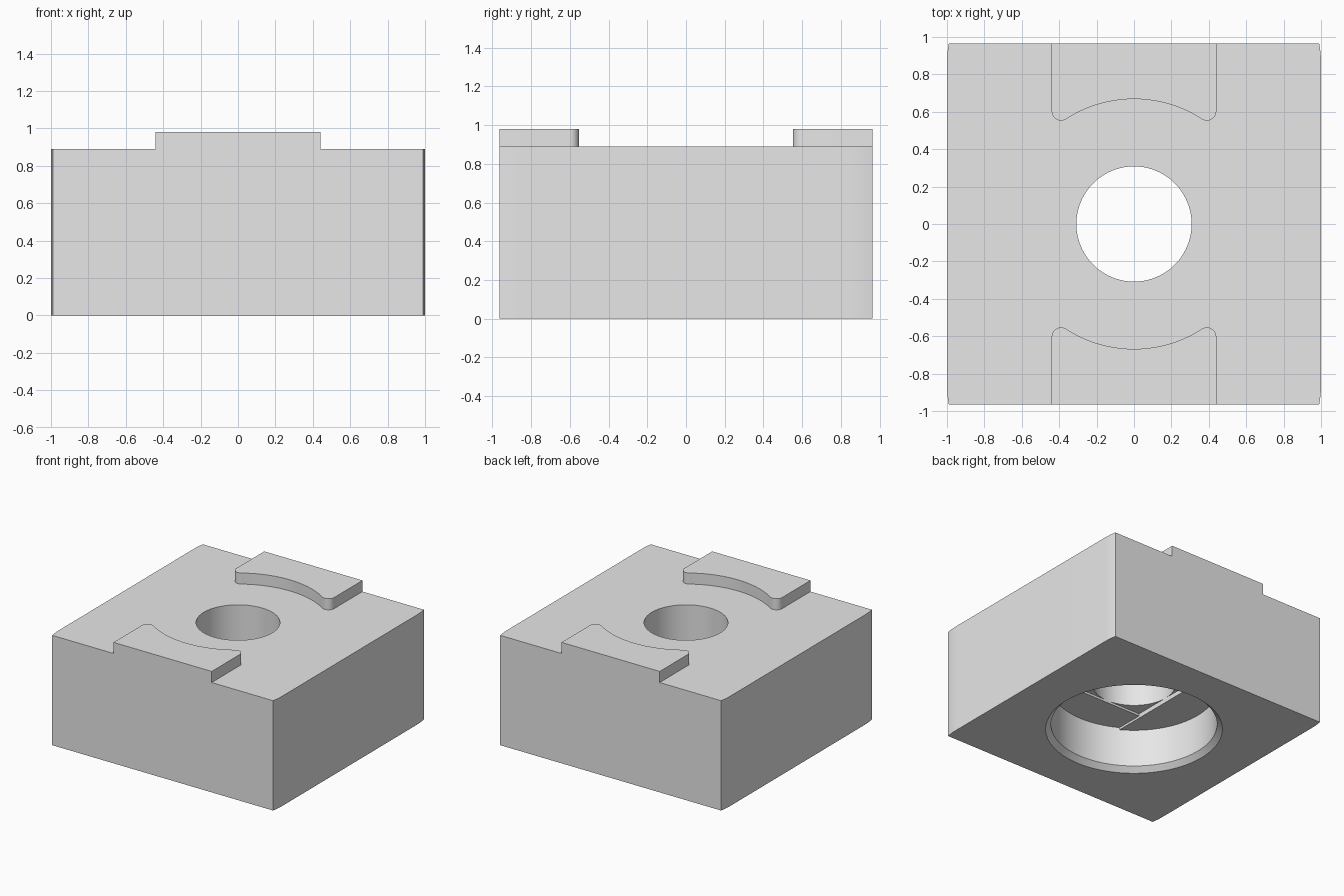
import bpy, bmesh
from math import cos, sin, pi, atan2, radians

if "Cube" in bpy.data.objects:
    bpy.data.objects.remove(bpy.data.objects["Cube"], do_unlink=True)

HX, HY, TOP, PAD_TOP = 1.0, 0.965, 0.89, 0.98
HOLE, BORE, CEILING, STEP = 0.308, 0.616, 0.345, 0.018

grey = bpy.data.materials.new("plain grey")
grey.use_nodes = True
grey.diffuse_color = (0.8, 0.8, 0.8, 1)
grey.node_tree.nodes["Principled BSDF"].inputs["Base Color"].default_value = (0.8, 0.8, 0.8, 1)


def arc(cx, cy, r, a0, a1, n):
    return [(cx + r * cos(a0 + (a1 - a0) * i / n), cy + r * sin(a0 + (a1 - a0) * i / n))
            for i in range(n + 1)]


def circle(r):
    return arc(0, 0, r, 0, 2 * pi, 120)[:-1]


def prism(name, outline, z0, z1, upper=None):
    """Solid between an outline at z0 and a matching outline at z1."""
    bm = bmesh.new()
    low = [bm.verts.new((x, y, z0)) for x, y in outline]
    high = [bm.verts.new((x, y, z1)) for x, y in (upper or outline)]
    bm.faces.new(low[::-1])
    bm.faces.new(high)
    for i in range(len(low)):
        j = (i + 1) % len(low)
        bm.faces.new((low[i], low[j], high[j], high[i]))
    bmesh.ops.recalc_face_normals(bm, faces=bm.faces)
    mesh = bpy.data.meshes.new(name)
    bm.to_mesh(mesh)
    bm.free()
    mesh.materials.append(grey)
    ob = bpy.data.objects.new(name, mesh)
    bpy.context.collection.objects.link(ob)
    return ob


def combine(target, tool, operation):
    bpy.context.view_layer.objects.active = target
    mod = target.modifiers.new("combine", 'BOOLEAN')
    mod.operation, mod.solver, mod.object = operation, 'EXACT', tool
    bpy.ops.object.modifier_apply(modifier=mod.name)
    bpy.data.objects.remove(tool, do_unlink=True)


# Block whose two side faces curve in slightly towards the front and back
R = 0.55
sweep = radians(11)
quarter = arc(HX - R, HY - R * sin(sweep), R, 0, sweep, 6)
right = [(x, -y) for x, y in quarter[::-1]] + quarter
block = prism("block", right + [(-x, -y) for x, y in right], 0, TOP)

# Raised pads with an arched inner edge and rounded tips
pad_x, arch, tip = 0.44, 0.668, 0.05
tip_x = pad_x - tip
tip_y = ((arch + tip) ** 2 - tip_x ** 2) ** 0.5
lean = atan2(tip_y, tip_x)
half = arc(tip_x, tip_y, tip, 0, lean - pi, 12) + arc(0, 0, arch, lean, pi / 2, 20)[1:]
pad = [(pad_x, HY)] + half + [(-x, y) for x, y in half[-2::-1]] + [(-pad_x, HY)]
for side in (1, -1):
    combine(block, prism("pad", [(x * side, y * side) for x, y in pad], TOP - 0.1, PAD_TOP), 'UNION')

# Counterbore, its chamfered mouth, the two bridging steps and the through hole
slot = [(max(-HOLE, min(HOLE, x)), y) for x, y in circle(BORE)]
square = [(HOLE, -HOLE), (HOLE, HOLE), (-HOLE, HOLE), (-HOLE, -HOLE)]
cutters = [
    prism("mouth_cutter", circle(BORE + 0.08), -0.04, 0.04, circle(BORE)),
    prism("bore_cutter", circle(BORE), -0.1, CEILING),
    prism("slot_cutter", slot, CEILING - 0.1, CEILING + STEP),
    prism("square_cutter", square, CEILING - 0.1, CEILING + 2 * STEP),
    prism("hole_cutter", circle(HOLE), CEILING - 0.1, TOP + 0.2),
]
for cutter in cutters:
    combine(block, cutter, 'DIFFERENCE')

# Tidy flat faces and shade the curved walls smoothly
bm = bmesh.new()
bm.from_mesh(block.data)
bmesh.ops.remove_doubles(bm, verts=bm.verts, dist=1e-5)
bmesh.ops.dissolve_limit(bm, angle_limit=radians(0.3), verts=bm.verts, edges=bm.edges)
bm.to_mesh(block.data)
bm.free()
block.name = "mounting_block"
bpy.ops.object.select_all(action='DESELECT')
block.select_set(True)
bpy.context.view_layer.objects.active = block
bpy.ops.object.shade_smooth_by_angle(angle=radians(30))
